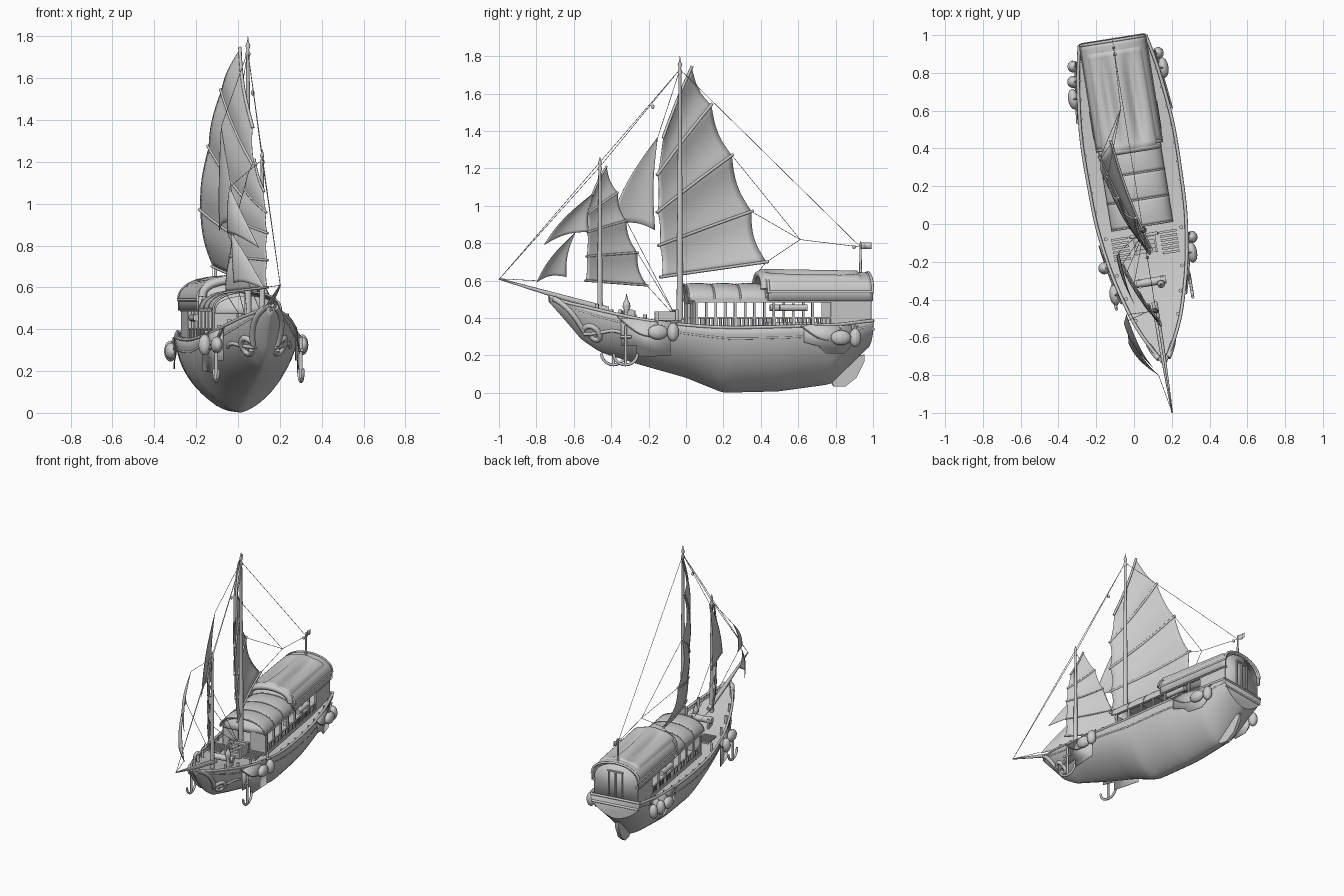
import bpy, math
from mathutils import Vector as V, Matrix

if "Cube" in bpy.data.objects:
    bpy.data.objects.remove(bpy.data.objects["Cube"])
pi = math.pi
# The boat is built along its own axis (t across, s along, bow at -s), then yawed into place
W = Matrix.Translation((0.042, 0, 0)) @ Matrix.Rotation(math.radians(9.1), 4, 'Z')
I = Matrix.Identity(4)

def mesh(name, verts, faces, M=W, angle=40, solid=0):
    me = bpy.data.meshes.new(name)
    me.from_pydata([tuple(v) for v in verts], [], faces)
    me.shade_smooth()
    me.set_sharp_from_angle(angle=math.radians(angle))
    ob = bpy.data.objects.new(name, me)
    bpy.context.collection.objects.link(ob)
    ob.matrix_world = M
    if solid:
        m = ob.modifiers.new("thickness", 'SOLIDIFY')
        m.thickness, m.offset = solid, 0
    return ob

def grid(name, rows, M=W, angle=40, solid=0, extra=()):
    n = len(rows[0])
    f = [(i*n+j, i*n+j+1, i*n+n+j+1, i*n+n+j) for i in range(len(rows)-1) for j in range(n-1)]
    return mesh(name, [p for r in rows for p in r], f + list(extra), M, angle, solid)

def boxes(name, items, M=W):
    vs, fs = [], []
    for (x, y, z), (a, b, c) in items:
        o = len(vs)
        vs += [(x+i*a/2, y+j*b/2, z+k*c/2) for i in (-1, 1) for j in (-1, 1) for k in (-1, 1)]
        fs += [tuple(o+q for q in f) for f in ((0, 1, 3, 2), (4, 6, 7, 5), (0, 4, 5, 1), (2, 3, 7, 6), (0, 2, 6, 4), (1, 5, 7, 3))]
    return mesh(name, vs, fs, M, 20)

def tubes(name, paths, r, M=W, sides=8):
    # sweep a circle along each path; radii may be a list (taper)
    vs, fs = [], []
    for path in paths:
        p = [V(q) for q in path]
        rad = r if isinstance(r, (list, tuple)) else [r]*len(p)
        o, up = len(vs), None
        for i, q in enumerate(p):
            d = (p[min(i+1, len(p)-1)] - p[max(i-1, 0)]).normalized()
            a = d.orthogonal() if up is None else up - d*up.dot(d)
            a.normalize(); up = a; b = d.cross(a)
            vs += [q + (a*math.cos(k*2*pi/sides) + b*math.sin(k*2*pi/sides))*rad[i] for k in range(sides)]
        for i in range(len(p)-1):
            for k in range(sides):
                k2 = (k+1) % sides
                fs.append((o+i*sides+k, o+i*sides+k2, o+(i+1)*sides+k2, o+(i+1)*sides+k))
        fs += [tuple(o+k for k in reversed(range(sides))), tuple(o+(len(p)-1)*sides+k for k in range(sides))]
    return mesh(name, vs, fs, M, 50)

def lathe(name, x, y, prof, sides=12):
    return tubes(name, [[(x, y, z) for z, _ in prof]], [q for _, q in prof], W, sides)

# Hull stations: s, half beam, sheer height, keel height (the keel is straight between stations)
ST = [(-.74, .006, .515, .49), (-.66, .055, .485, .40), (-.56, .105, .46, .285), (-.46, .142, .435, .22),
      (-.25, .198, .39, .155), (0, .236, .36, .085), (.2, .246, .35, .005), (.5, .246, .355, .012),
      (.78, .217, .365, .05), (.92, .192, .38, .185), (.985, .178, .387, .245)]
def st(s):
    i = max(k for k in range(len(ST)-1) if ST[k][0] <= s or k == 0)
    slope = lambda k, c: (ST[min(k+1, 10)][c]-ST[max(k-1, 0)][c])/(ST[min(k+1, 10)][0]-ST[max(k-1, 0)][0])
    h = ST[i+1][0]-ST[i][0]; x = (s-ST[i][0])/h
    wz = [max(0, (2*x**3-3*x*x+1)*ST[i][c]+(x**3-2*x*x+x)*h*slope(i, c)+(3*x*x-2*x**3)*ST[i+1][c]
          + (x**3-x*x)*h*slope(i+1, c)) for c in (1, 2)]
    return wz + [ST[i][3]*(1-x)+ST[i+1][3]*x]
def hull(s, u, side=1, out=0):
    w, a, b = st(s)
    e = 1.4 + .35*max(0, -s)
    return V((side*(w*max(0, math.cos(u*pi/2))**e+out), s, a-(a-b)*math.sin(u*pi/2)))
SS = [-.74+1.725*i/60 for i in range(61)]
rows = [[hull(s, j/14, -1) for j in range(15)] + [hull(s, 1-j/14) for j in range(1, 15)] for s in SS]
n = len(rows[0])
grid("hull", rows, solid=.008, extra=[tuple(60*n+k for k in range(n))])
grid("deck", [[(k*st(s)[0]*.97, s, st(s)[1]-.025) for k in (-1, 0, 1)] for s in SS])
for nm, u, r in (("gunwale", 0, .009), ("upper_wale", .11, .006)):
    tubes(nm, [[hull(s, u, d) for s in SS] for d in (-1, 1)], r)
tubes("stern_rail", [[(-.178, .985, .387), (.178, .985, .387)], [(-.17, .988, .34), (.17, .988, .34)]], .008)
tubes("stem_and_keel", [[hull(s, 1) + V((0, 0, .007)) for s in SS]], .008)
# Bow scroll ornaments
def scroll(d):
    p = [hull(-.72+.16*k/8, .05+.5*(k/8)**1.3, d, .006) for k in range(9)]
    return p + [hull(-.515+(.05-.0018*k)*math.cos(2.8+k*.4), .5+(.2-.008*k)*math.sin(2.8+k*.4), d, .006) for k in range(1, 15)]
tubes("bow_scroll", [scroll(d) for d in (-1, 1)], .015)
tubes("bow_scroll_lower", [[hull(-.56+.2*k/10, .62-.35*math.sin(k/10*pi*.6), d, .004) for k in range(11)] for d in (-1, 1)], .010)
# Rudder
prof = [(.785, .06), (.80, .035), (.86, .033), (.92, .08), (.965, .17), (.965, .205), (.90, .185), (.81, .12)]
m = len(prof)
mesh("rudder", [(x, s, z) for x in (-.012, .012) for s, z in prof],
     [tuple(range(m)), tuple(range(2*m-1, m-1, -1))] + [(i, i+m, (i+1) % m+m, (i+1) % m) for i in range(m)], angle=30)

# Hanging side plates, fenders, anchors
for nm, pr in (("fore_side_plate", [(-.38, .25), (-.38, .40), (-.12, .38), (-.12, .20), (-.30, .19), (-.30, .25)]),
               ("aft_side_plate", [(.60, .27), (.60, .36), (.86, .36), (.86, .25), (.82, .21), (.72, .21), (.68, .25)])):
    for d, tag in ((-1, "left"), (1, "right")):
        mesh(f"{nm}_{tag}", [(d*(st(s)[0]+.010), s, z) for s, z in pr], [tuple(range(len(pr)))], solid=.004)
def ball(name, c, sc):
    rw = [[(c[0]+sc[0]*math.sin(i*pi/10)*math.cos(j*pi/8), c[1]+sc[1]*math.sin(i*pi/10)*math.sin(j*pi/8),
            c[2]+sc[2]*math.cos(i*pi/10)) for j in range(17)] for i in range(11)]
    return grid(name, rw, angle=60)
for d, tag in ((-1, "left"), (1, "right")):
    for k, s in enumerate((-.35 if d < 0 else -.19, -.20 if d < 0 else -.11, .71, .80, .88)):
        if d > 0 and k == 2: continue
        t, zs = d*(st(s)[0]+.028), st(s)[1]
        zc = .325 if k < 2 else .295
        ball(f"fender_{tag}_{k}", (t, s, zc), (.028, .055, .04) if k in (0, 2) or (k == 3 and d > 0) else (.03, .032, .05))
        tubes(f"fender_rope_{tag}_{k}", [[(t, s, zc+.035), (d*st(s)[0], s, zs)]], .004, sides=5)
    t = d*.205
    tubes(f"anchor_{tag}", [[(t, -.36, .36), (t, -.36, .155)], [(t, -.39, .30), (t, -.33, .30)],
          [(t, -.36+.065*math.cos(a*pi/10), .21-.06*math.sin(a*pi/10)) for a in range(11)]], .008)
    tubes(f"side_rope_{tag}", [[(d*(st(.58+.02*k)[0]+.015), .58+.02*k, .36-.08*math.sin(k*pi/16)) for k in range(17)],
          [(d*(st(-.4+.02*k)[0]+.015), -.4+.02*k, .41-.002*k-.09*math.sin(k*pi/16)) for k in range(17)]], .004, sides=5)

# Cabin: posts, beams, balustrade, walls
items = []
for d in (-1, 1):
    items += [((d*.157, .03+.105*k, .415), (.012, .012, .16)) for k in range(8)]
    items += [((d*.157, .50, .493), (.02, .96, .018)), ((d*.157, .40, .402), (.010, .76, .008)), ((d*.157, .40, .345), (.012, .76, .02))]
boxes("cabin_frame", items)
boxes("balusters", [((d*.157, .04+.021*k, .375), (.005, .005, .06)) for d in (-1, 1) for k in range(36)])
boxes("cabin_side_walls", [((d*.155, .87, .42), (.015, .21, .15)) for d in (-1, 1)])
boxes("cabin_floor_and_benches", [((0, .45, .34), (.30, .9, .02)), ((-.11, .58, .365), (.07, .25, .03)), ((.11, .58, .365), (.07, .25, .03))])
tubes("rolled_side_blinds", [[(d*.165, .48, .455), (d*.165, .63, .455)] for d in (-1, 1)], .018)
def arch(w, z0, z1, s, k=20, e=.85):
    return [(-w*math.cos(a*pi/k), s, z0+(z1-z0)*math.sin(a*pi/k)**e) for a in range(k+1)]
def endwall(name, s, w, z0, z1, zb):
    p = [(-w, s, zb)] + arch(w, z0, z1, s) + [(w, s, zb)]
    mesh(name, p, [tuple(range(len(p)))], solid=.012)
endwall("stern_wall", .972, .158, .50, .63, .34)
endwall("middle_wall_top", .42, .158, .50, .62, .49)
endwall("front_wall_top", .02, .15, .485, .56, .475)
boxes("front_wall_panels", [((-.10, .02, .41), (.11, .012, .15)), ((.10, .02, .41), (.11, .012, .15))])
boxes("stern_door", [((x, .982, .46), (.008, .01, .24)) for x in (-.05, 0, .05)] + [((0, .982, .58), (.11, .01, .01))])
# Rear roof: deep fascia, arched shell and padded cover with two long hollows
def dent(t, s):
    x = min(1, max(0, (s-.40)/.53))
    return .034*math.exp(-((abs(t)-.065)/.032)**2)*math.sin(pi*x)**.6
def roof_row(s):
    return [(-.17, s, .49)] + [(t, q, z-dent(t, q)) for t, q, z in arch(.17, .54, .64, s, 36, .9)] + [(.17, s, .49)]
grid("rear_roof", [roof_row(.42+.565*i/20) for i in range(21)], solid=.01)
def pad(i, k):
    s, t = .39+.55*i/30, -.15+.30*k/30
    base = .54+.10*max(0, 1-(t/.172)**2)**.45
    return (t, s, base+.014+.01*(1-i/30)-dent(t, s) - (.02 if i in (0, 30) or k in (0, 30) else 0))
grid("roof_cover", [[pad(i, k) for k in range(31)] for i in range(31)], angle=70)
tubes("roof_trim", [arch(.172, .54, .643, s, 24, .9) for s in (.42, .983)] + [[(d*.172, .41, .54), (d*.172, .988, .54)] for d in (-1, 1)], .008)
tubes("rolled_front_curtain", [arch(.15, .555, .635, .40, 16, .8)], .02)
# Front canopy of three barrel sections
for k in range(3):
    grid(f"canopy_{k}", [arch(.162, .49, .578+.006*math.sin(i*pi/8), -.01+.14*(k+i/8)) for i in range(9)], solid=.008)
tubes("canopy_hoops", [arch(.164, .49, .58, -.01+.14*k) for k in range(4)], .005)

# Masts, bowsprit, flag
lathe("main_mast", 0, -.033, [(.33, .02), (.40, .018), (1.0, .014), (1.70, .008), (1.715, .013), (1.735, .006), (1.755, .012), (1.775, .004), (1.80, .001)])
lathe("fore_mast", 0, -.466, [(.40, .015), (.9, .011), (1.18, .007), (1.20, .012), (1.215, .006), (1.23, .010), (1.26, .001)])
tubes("bowsprit", [[(0, -.42, .445), (0, -.66, .508), (0, -1.013, .61)]], [.016, .015, .004])
lathe("flag_pole", 0, .945, [(.64, .008), (.80, .005), (.81, .001)], 8)
grid("flag", [[(.005*math.sin(i*1.5), .945+.01*i, z) for z in (.77, .805)] for i in range(7)], solid=.002)

# Battened sails (world coordinates): each batten is luff end, leech end
def junk_sail(name, B, bulge, r):
    B = [(V(a), V(b)) for a, b in B]
    d = B[0][1]-B[0][0]
    nrm = V((-d.y, d.x, 0)).normalized()
    rw = []
    for k in range(len(B)-1):
        for j in range(9 if k == len(B)-2 else 8):
            v = j/8; w = math.sin(pi*v)
            a, b = B[k][0].lerp(B[k+1][0], v), B[k][1].lerp(B[k+1][1], v)
            rw.append([a.lerp(b, i/16*(1-.035*w)+.02*w*(1-i/16)) + nrm*bulge*(w*(.2+.6*i/16)+.5*math.sin(pi*i/16)) for i in range(17)])
    grid(name, rw, I, 80, .002)
    tubes(name+"_battens", [[a.lerp(b, -.02+1.04*i/8) + nrm*bulge*.5*math.sin(pi*i/8) for i in range(9)] for a, b in B], r, I)
MB = [((.09, -.13, .62), (-.12, .43, .70)), ((.08, -.14, .79), (-.18, .35, .97)), ((.08, -.15, .97), (-.14, .245, 1.27)),
      ((.08, -.15, 1.17), (-.08, .135, 1.54)), ((.07, -.12, 1.37), (.01, .03, 1.74))]
FB = [((.14, -.535, .60), (-.06, -.21, .575)), ((.14, -.53, .73), (-.04, -.26, .75)), ((.14, -.525, .86), (0, -.32, .92)),
      ((.135, -.52, .96), (.03, -.365, 1.07)), ((.125, -.50, 1.06), (.08, -.425, 1.21))]
junk_sail("main_sail", MB, .03, .008)
junk_sail("fore_sail", FB, .018, .006)
# Triangular staysails, leading edge bowed forward, foot bowed up
def jib(name, head, tack, clew, bulge):
    h, a, c = V(head), V(tack), V(clew)
    nrm = (a-h).cross(c-h).normalized()
    if nrm.x > 0: nrm = -nrm
    rw = []
    for j in range(13):
        v = j/12; w = math.sin(pi*v)
        row = [h.lerp(a, v).lerp(h.lerp(c, v), i/12) for i in range(13)]
        rw.append([p + nrm*bulge*(w*.7+v*math.sin(pi*i/12)) + (h-(a+c)/2)*.07*v**4*math.sin(pi*i/12)
                   + (a-c)*w*(.05*i/12+.10*(1-i/12)) for i, p in enumerate(row)])
    grid(name, rw, I, 80, .002)
jib("middle_staysail", (-.08, -.15, 1.37), (0, -.42, .88), (-.09, -.165, .87), .015)
jib("fore_staysail", (-.04, -.48, 1.08), (.10, -.76, .79), (-.05, -.52, .86), .025)
jib("bow_staysail", (-.03, -.59, .86), (.13, -.80, .59), (-.02, -.64, .62), .02)

# Rigging
top, ftop, tip = W @ V((0, -.033, 1.73)), W @ V((0, -.466, 1.21)), W @ V((0, -1.01, .61))
pole, knot = W @ V((0, .945, .78)), V((-.07, .61, .82))
lines = [(top, tip), (ftop, tip), (top, pole), (knot, pole), (top, ftop), (top, V((-.08, -.15, 1.37))), (ftop, V((-.04, -.48, 1.08)))]
lines += [(V(b), knot) for _, b in MB[:3]] + [(V(b), W @ V((0, -.05, .40))) for _, b in FB[:3]]
lines += [(V(MB[0][1]), W @ V((-.1, .40, .64))), (V((.13, -.8, .6)), tip), (V((-.05, -.52, .86)), W @ V((0, -.45, .47)))]
tubes("rigging", lines, .0016, I, 5)
ball("rigging_block", (0, -.18, 1.53), (.009, .009, .013)); ball("rigging_ring", (0, .91, .78), (.01, .01, .01))

# Deck fittings: gratings, stairs, windlass, bollards, lantern
boxes("deck_gratings", [((d*.13, -.17+.022*k, .385), (.09, .012, .012)) for d in (-1, 1) for k in range(6)])
boxes("deck_stairs", [((0, -.08-.022*k, .43-.022*k), (.10, .022, .012)) for k in range(4)] + [((d*.055, -.11, .40), (.01, .10, .07)) for d in (-1, 1)])
tubes("windlass", [[(-.08, -.31, .425), (.08, -.31, .425)]], .022, sides=10)
boxes("windlass_cheeks", [((d*.06, -.31, .40), (.015, .05, .08)) for d in (-1, 1)])
lathe("lantern", .05, -.33, [(.38, .02), (.44, .012), (.46, .022), (.48, .018), (.50, .008), (.53, .001)], 8)
tubes("bollards", [[(d*.88*st(s)[0], s, st(s)[1]-.03), (d*.88*st(s)[0], s, st(s)[1]+.03)] for d in (-1, 1) for s in (-.5, -.38, -.25, -.05)], .010)
tubes("bulwark_stanchions", [[hull(s/10, 0, d) + V((-d*.012, 0, -.03)), hull(s/10, 0, d) + V((-d*.012, 0, .01))] for d in (-1, 1) for s in range(1, 10)], .006, sides=6)
tubes("mast_fife_rail", [[(-.07, -.06, .34), (-.07, -.06, .44), (.07, -.06, .44), (.07, -.06, .34)]], .009)
